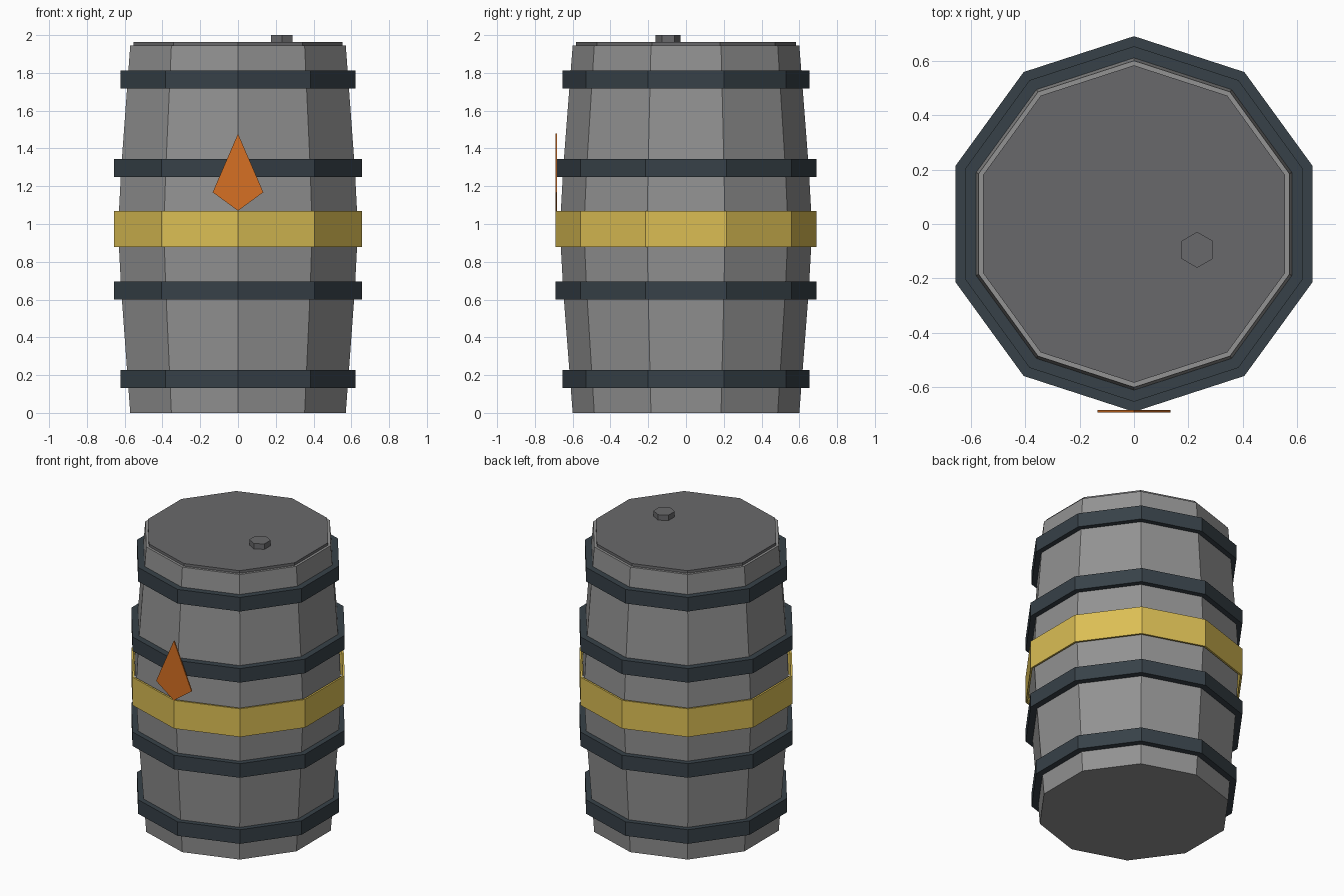
import bpy, bmesh, math

if "Cube" in bpy.data.objects:
    bpy.data.objects.remove(bpy.data.objects["Cube"])


def material(name, r, g, b):
    lin = lambda c: ((c / 255 + 0.055) / 1.055) ** 2.4
    m = bpy.data.materials.new(name)
    m.diffuse_color = (lin(r), lin(g), lin(b), 1)
    m.use_nodes = True
    m.node_tree.nodes["Principled BSDF"].inputs["Base Color"].default_value = m.diffuse_color
    return m


GREY = material("stave grey", 146, 146, 146)
DARK = material("lid grey", 105, 105, 107)
IRON = material("hoop iron", 55, 65, 72)
GOLD = material("band yellow", 219, 190, 84)
ORANGE = material("drop orange", 214, 112, 35)


def finish(bm, name, mat):
    bmesh.ops.recalc_face_normals(bm, faces=bm.faces)
    me = bpy.data.meshes.new(name)
    bm.to_mesh(me)
    bm.free()
    me.materials.append(mat)
    ob = bpy.data.objects.new(name, me)
    bpy.context.collection.objects.link(ob)
    return ob


def turned(name, profile, mat, sides=10, closed=False, centre=(0, 0)):
    """Revolve (radius, z) points; capped at both ends, or closed into a ring."""
    bm = bmesh.new()
    rings = []
    for r, z in profile:
        angles = [math.tau * i / sides - math.pi / 2 for i in range(sides)]
        rings.append([bm.verts.new((centre[0] + r * math.cos(a),
                                    centre[1] + r * math.sin(a), z)) for a in angles])
    pairs = list(zip(rings, rings[1:]))
    if closed:
        pairs.append((rings[-1], rings[0]))
    else:
        bm.faces.new(rings[0])
        bm.faces.new(rings[-1])
    for lo, hi in pairs:
        for i in range(sides):
            j = (i + 1) % sides
            bm.faces.new((lo[i], lo[j], hi[j], hi[i]))
    return finish(bm, name, mat)


def ring(name, inner, outer, z0, z1, mat):
    return turned(name, [(inner, z0), (outer, z0), (outer, z1), (inner, z1)], mat, closed=True)


# Bulging barrel body
H = 1.945
turned("barrel_body", [(0.60, 0), (0.614, 0.18), (0.65, 0.648), (0.668, H / 2),
                       (0.65, H - 0.648), (0.614, H - 0.18), (0.60, H)], GREY)

# Lid and bung
turned("lid", [(0.583, H - 0.01), (0.583, 1.963)], DARK)
turned("bung", [(0.066, H), (0.066, 2.0)], DARK, sides=6, centre=(0.232, -0.095))

# Iron hoops, mirrored about mid height
for z, inner, outer in ((0.18, 0.608, 0.653), (0.648, 0.642, 0.69)):
    for label, c in (("lower", z), ("upper", H - z)):
        ring(f"{label}_hoop", inner, outer, c - 0.048, c + 0.048, IRON)

# Yellow painted band
ring("yellow_band", 0.677, 0.69, 0.878, 1.07, GOLD)

# Orange drop-shaped plate on the front
bm = bmesh.new()
outline = [(0, 1.07), (0.134, 1.168), (0, 1.478), (-0.134, 1.168)]
face = bm.faces.new([bm.verts.new((x, -0.692, z)) for x, z in outline])
ext = bmesh.ops.extrude_face_region(bm, geom=[face])
bmesh.ops.translate(bm, vec=(0, 0.008, 0),
                    verts=[v for v in ext["geom"] if isinstance(v, bmesh.types.BMVert)])
finish(bm, "drop_plate", ORANGE)
